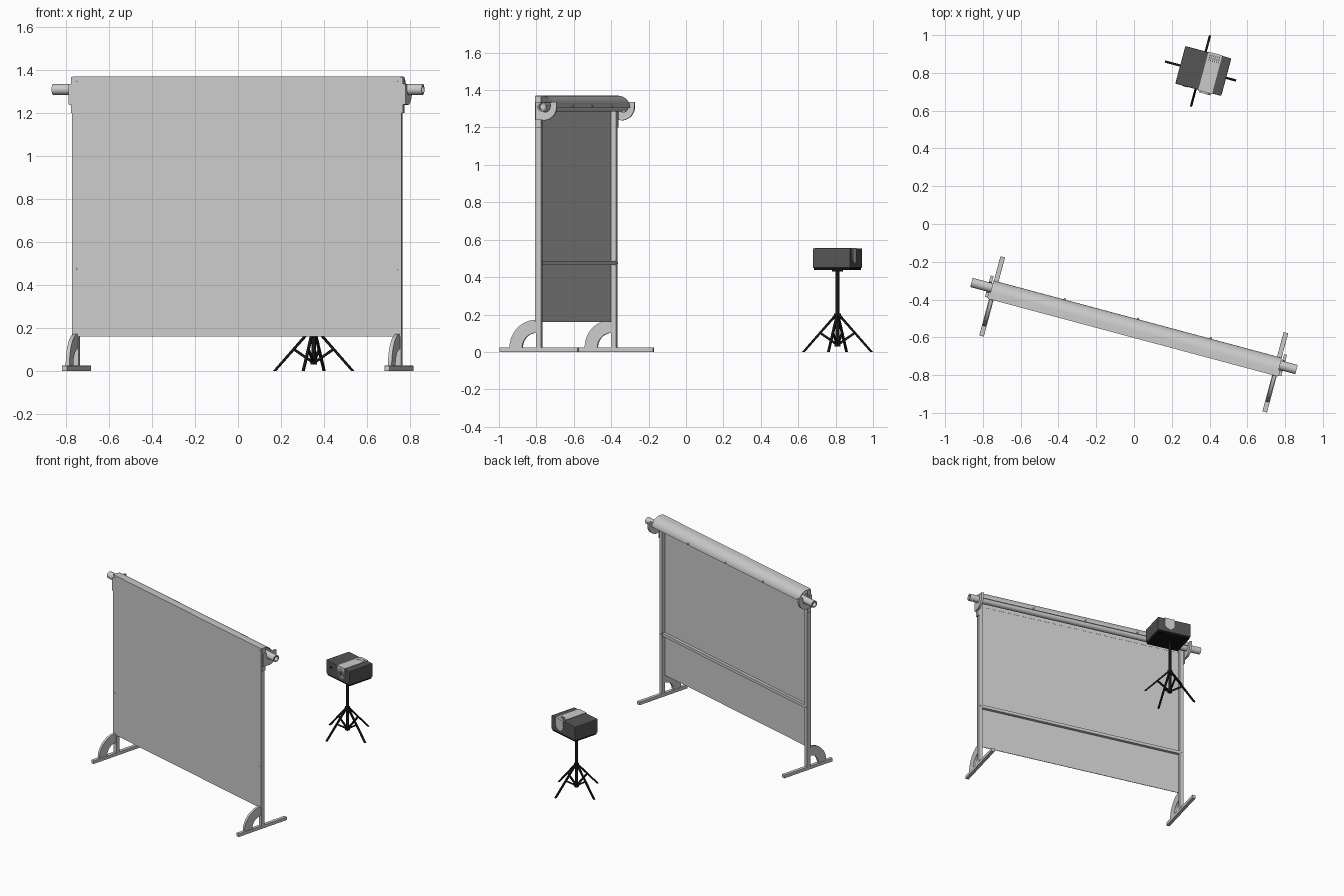
import bpy, bmesh
from math import radians, cos, sin, pi
from mathutils import Matrix, Vector

if "Cube" in bpy.data.objects:
    bpy.data.objects.remove(bpy.data.objects["Cube"])

TURN = Matrix.Rotation(radians(-15), 4, 'Z')
SCREEN = Matrix.Translation((0, -0.54, 0)) @ TURN
PROJ = Matrix.Translation((0.367, 0.81, 0)) @ TURN
TRIPOD = Matrix.Translation((0.352, 0.81, 0)) @ TURN


def material(name, c):
    m = bpy.data.materials.new(name)
    m.diffuse_color = (c, c, c, 1)
    m.use_nodes = True
    m.node_tree.nodes["Principled BSDF"].inputs["Base Color"].default_value = m.diffuse_color
    return m


DARK = material("dark_grey", 0.09)
BLACK = material("black", 0.008)


def finish(name, bm, frame, mat=None, smooth=False, bevel=0):
    bmesh.ops.recalc_face_normals(bm, faces=bm.faces)
    me = bpy.data.meshes.new(name)
    bm.to_mesh(me)
    bm.free()
    ob = bpy.data.objects.new(name, me)
    bpy.context.collection.objects.link(ob)
    ob.matrix_world = frame
    if mat:
        me.materials.append(mat)
    if bevel:
        b = ob.modifiers.new("bevel", 'BEVEL')
        b.width, b.segments = bevel, 2
    if smooth:
        bpy.ops.object.select_all(action='DESELECT')
        ob.select_set(True)
        bpy.context.view_layer.objects.active = ob
        bpy.ops.object.shade_smooth_by_angle(angle=radians(35))
    return ob


def box(name, frame, lo, hi, **kw):
    bm = bmesh.new()
    bmesh.ops.create_cube(bm, size=1)
    for v in bm.verts:
        v.co = [lo[i] + (v.co[i] + 0.5) * (hi[i] - lo[i]) for i in range(3)]
    return finish(name, bm, frame, **kw)


def prism(name, frame, pts, a, b, axis='x', **kw):
    """Extrude a 2D profile along x (profile in y,z) or along y (profile in x,z)."""
    bm = bmesh.new()
    at = (lambda p, d: (d, *p)) if axis == 'x' else (lambda p, d: (p[0], d, p[1]))
    f = bm.faces.new([bm.verts.new(at(p, a)) for p in pts])
    ext = bmesh.ops.extrude_face_region(bm, geom=[f])
    shift = Vector((b - a, 0, 0)) if axis == 'x' else Vector((0, b - a, 0))
    bmesh.ops.translate(bm, vec=shift, verts=[g for g in ext['geom'] if isinstance(g, bmesh.types.BMVert)])
    return finish(name, bm, frame, **kw)


def rod(name, frame, p, q, r, sides=24, hollow=0, **kw):
    """Cylinder from p to q, with recessed ends if hollow."""
    p, q = Vector(p), Vector(q)
    bm = bmesh.new()
    bmesh.ops.create_cone(bm, cap_ends=True, segments=sides, radius1=r, radius2=r, depth=(q - p).length)
    if hollow:
        caps = [f for f in bm.faces if len(f.verts) == sides]
        bmesh.ops.inset_individual(bm, faces=caps, thickness=r * 0.3)
        caps = [f for f in bm.faces if len(f.verts) == sides]
        ext = bmesh.ops.extrude_discrete_faces(bm, faces=caps)
        for f in ext['faces']:
            bmesh.ops.translate(bm, vec=(0, 0, -hollow if f.calc_center_median().z > 0 else hollow), verts=f.verts)
    rot = (q - p).to_track_quat('Z', 'Y').to_matrix().to_4x4()
    bm.transform(Matrix.Translation((p + q) / 2) @ rot)
    return finish(name, bm, frame, smooth=True, **kw)


def arc(cx, cz, r, a0, a1, n=12):
    return [(cx + r * cos(radians(a0 + (a1 - a0) * i / n)),
             cz + r * sin(radians(a0 + (a1 - a0) * i / n))) for i in range(n + 1)]


# ---- screen: cloth with curved top cover and roller ----
S = 0.01
box("screen_cloth", SCREEN, (S - 0.793, -0.061, 0.16), (S + 0.793, -0.057, 1.366))
cover = ([(-0.061, 1.29), (-0.061, 1.37)] + arc(-0.025, 1.305, 0.065, 90, 0)
         + arc(-0.025, 1.305, 0.06, 0, 90) + [(-0.056, 1.365), (-0.056, 1.29)])
prism("top_cover", SCREEN, cover, S - 0.79, S + 0.79, smooth=True)
rod("roller_tube", SCREEN, (-0.891, 0, 1.31), (0.891, 0, 1.31), 0.025, 32, hollow=0.03)
for i, u in enumerate((-0.4, 0, 0.4)):
    rod(f"cover_screw_{i}", SCREEN, (u + S, 0.035, 1.315), (u + S, 0.047, 1.315), 0.006, 12)

# ---- stand: posts, feet, braces and hooks on both ends ----
POST_V = -0.043
for side, s in (("left", -1), ("right", 1)):
    u = S + s * 0.776
    box(f"{side}_post", SCREEN, (u - 0.014, POST_V - 0.014, 0.02), (u + 0.014, POST_V + 0.014, 1.33))
    box(f"{side}_foot", SCREEN, (u - 0.0125, POST_V - 0.217, 0), (u + 0.0125, POST_V + 0.217, 0.025), bevel=0.002)
    brace = arc(-0.057, 0.024, 0.148, 90, 180) + arc(-0.057, 0.024, 0.078, 180, 90)
    prism(f"{side}_foot_brace", SCREEN, brace, u - 0.009, u + 0.009, smooth=True)
    # side plate joining post to cover
    a, b = sorted((u + s * 0.014, u + s * 0.023))
    box(f"{side}_top_plate", SCREEN, (a, -0.058, 1.2), (b, -0.026, 1.367))
    # J-shaped cradle under the roller
    hook = ([(-0.055, 1.24), (-0.02, 1.24)] + arc(-0.01, 1.31, 0.072, -90, 0) + [(0.062, 1.335), (0.028, 1.335)]
            + arc(0, 1.31, 0.028, 0, -180) + [(-0.028, 1.335), (-0.055, 1.335)])
    a, b = sorted((u + s * 0.02, u + s * 0.036))
    prism(f"{side}_roller_hook", SCREEN, hook, a, b, smooth=True)
    # screws through the cloth
    for z in (0.475, 1.352):
        rod(f"{side}_cloth_screw", SCREEN, (u - s * 0.003, -0.064, z), (u - s * 0.003, -0.05, z), 0.005, 10)
    rod(f"{side}_bar_screw", SCREEN, (u, -0.03, 0.475), (u, -0.024, 0.475), 0.006, 10)
box("cross_bar", SCREEN, (S - 0.765, POST_V - 0.011, 0.464), (S + 0.765, POST_V + 0.011, 0.486))

# ---- projector ----
W, D, Z0, Z1 = 0.126, 0.103, 0.45, 0.553
box("projector_body", PROJ, (-W, -D, Z0), (W, D, Z1), mat=DARK, bevel=0.004)
box("projector_base", PROJ, (-W + 0.006, -D + 0.006, 0.437), (W - 0.006, D - 0.006, 0.451), mat=BLACK)
box("top_band", PROJ, (0, -D - 0.003, Z1 - 0.004), (0.076, D + 0.003, Z1 + 0.003))
end_plate = [(0.076, Z1 + 0.002), (0, Z1 + 0.002)] + arc(0.038, 0.508, 0.038, 180, 360, 16)
prism("front_band", PROJ, end_plate, -D - 0.003, -D + 0.004, axis='y', smooth=True)
prism("rear_band", PROJ, end_plate, D - 0.004, D + 0.003, axis='y', smooth=True)
rod("lens_ring", PROJ, (0.038, -D, 0.508), (0.038, -D - 0.012, 0.508), 0.031, 32, hollow=0.006)
rod("lens_glass", PROJ, (0.038, -D, 0.508), (0.038, -D - 0.01, 0.508), 0.016, 24, mat=DARK)
# vent slots and front window
for i in range(3):
    for j in range(6):
        x, y = 0.01 + j * 0.0105, 0.06 + i * 0.013
        box("top_vent", PROJ, (x, y, Z1), (x + 0.005, y + 0.008, Z1 + 0.0035), mat=DARK)
box("front_sensor", PROJ, (-0.085, -D - 0.002, 0.505), (-0.055, -D + 0.002, 0.517), mat=BLACK)

# ---- tripod: pole, four legs, four struts ----
rod("tripod_pole", TRIPOD, (0, 0, 0.035), (0, 0, 0.445), 0.0105, 16, mat=BLACK)
rod("tripod_collar", TRIPOD, (0, 0, 0.175), (0, 0, 0.205), 0.018, 16, mat=BLACK)
rod("tripod_lower_collar", TRIPOD, (0, 0, 0.03), (0, 0, 0.05), 0.016, 16, mat=BLACK)
rod("tripod_head", TRIPOD, (0, 0, 0.43), (0, 0, 0.442), 0.03, 16, mat=BLACK)
leg = [(0.01, 0.205), (0.01, 0.188), (0.182, 0), (0.195, 0)]
strut = [(0.008, 0.05), (0.008, 0.036), (0.1, 0.098), (0.094, 0.107)]
for i in range(4):
    F = TRIPOD @ Matrix.Rotation(i * pi / 2, 4, 'Z')
    prism(f"tripod_leg_{i}", F, leg, -0.006, 0.006, axis='y', mat=BLACK)
    prism(f"tripod_strut_{i}", F, strut, -0.005, 0.005, axis='y', mat=BLACK)
